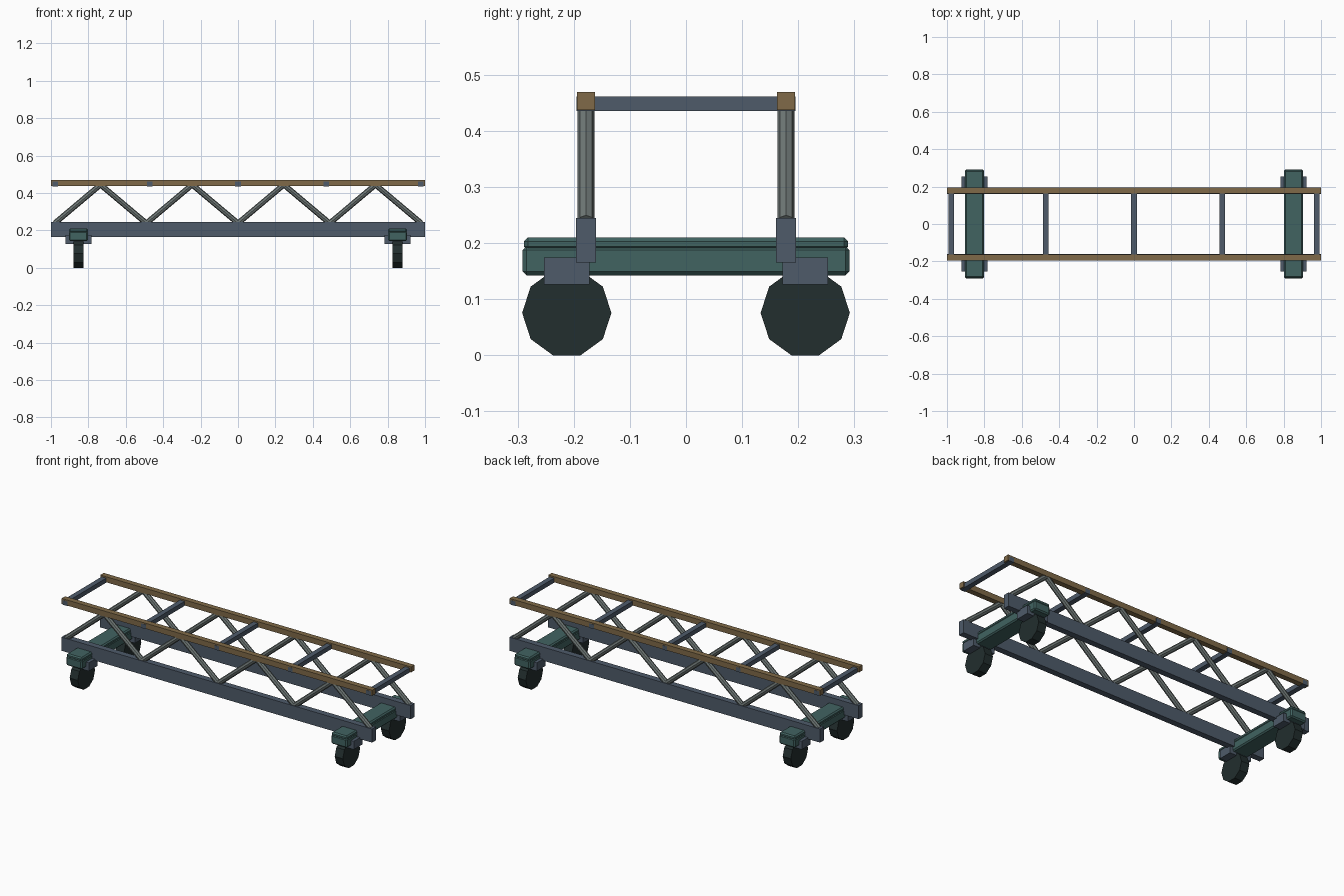
import bpy
import math
from mathutils import Vector

if "Cube" in bpy.data.objects:
    bpy.data.objects.remove(bpy.data.objects["Cube"])


def material(name, hex_code):
    def linear(i):
        c = int(hex_code[i:i + 2], 16) / 255
        return c / 12.92 if c <= 0.04045 else ((c + 0.055) / 1.055) ** 2.4
    colour = (linear(0), linear(2), linear(4), 1)
    mat = bpy.data.materials.new(name)
    mat.use_nodes = True
    mat.diffuse_color = colour
    bsdf = next(n for n in mat.node_tree.nodes if n.type == "BSDF_PRINCIPLED")
    bsdf.inputs["Base Color"].default_value = colour
    return mat


wood = material("brown wood", "806A48")
steel = material("blue grey steel", "4E5B6A")
tube_grey = material("tube grey", "6F7876")
teal = material("teal paint", "416361")
rubber = material("dark rubber", "222E2E")


def box(name, centre, size, mat, bevel=0):
    bpy.ops.mesh.primitive_cube_add(size=1, location=centre)
    ob = bpy.context.object
    ob.name = name
    ob.scale = size
    bpy.ops.object.transform_apply(location=False, rotation=False, scale=True)
    ob.data.materials.append(mat)
    if bevel:
        mod = ob.modifiers.new("chamfer", "BEVEL")
        mod.width = bevel
        mod.segments = 1
    return ob


def cylinder(name, start, end, radius, sides, mat, turn=0):
    start, end = Vector(start), Vector(end)
    axis = end - start
    bpy.ops.mesh.primitive_cylinder_add(
        vertices=sides, radius=radius, depth=axis.length,
        location=(start + end) / 2)
    ob = bpy.context.object
    ob.name = name
    ob.rotation_euler = axis.to_track_quat("Z", "Y").to_euler()
    # Turn the facets about the axis before the placement rotation
    for v in ob.data.vertices:
        x, y, z = v.co
        c, s = math.cos(turn), math.sin(turn)
        v.co = (x * c - y * s, x * s + y * c, z)
    ob.data.materials.append(mat)
    return ob


RAIL_Y = 0.178
AXLE_X = 0.853
WHEEL_Y = 0.2125
WHEEL_R = 0.0795
WHEEL_Z = WHEEL_R * math.cos(math.pi / 10)
PITCH = 0.245

# Side trusses: lower beam, wooden top rail and zigzag struts
for side, sy in (("right_side", -1), ("left_side", 1)):
    y = sy * RAIL_Y
    box("lower_beam_" + side, (0, y, 0.205), (2, 0.036, 0.079), steel)
    box("top_rail_" + side, (0, y, 0.453), (2, 0.032, 0.032), wood)
    nodes = [((i - 4) * PITCH, y, 0.444 if i % 2 else 0.238) for i in range(9)]
    for i, (a, b) in enumerate(zip(nodes, nodes[1:])):
        cylinder(f"strut_{side}_{i + 1}", a, b, 0.015, 8, tube_grey)

# Cross bars joining the top rails
for i, x in enumerate((-0.977, -0.472, 0, 0.472, 0.977)):
    box(f"cross_bar_{i + 1}", (x, 0, 0.448), (0.03, 0.39, 0.026), steel)

# End bogies: two-layer chamfered bolster, axle brackets and wheels
for end, sx in (("right_end", -1), ("left_end", 1)):
    x = sx * AXLE_X
    box("bolster_" + end, (x, 0, 0.1685), (0.102, 0.582, 0.053), teal, 0.007)
    box("bolster_cap_" + end, (x, 0, 0.1985), (0.1, 0.578, 0.023), teal, 0.007)
    for side, sy in (("front", -1), ("back", 1)):
        y = sy * WHEEL_Y
        box(f"axle_bracket_{end}_{side}", (x, y, 0.15),
            (0.139, 0.081, 0.048), steel)
        cylinder(f"wheel_{end}_{side}", (x - 0.026, y, WHEEL_Z),
                 (x + 0.026, y, WHEEL_Z), WHEEL_R, 10, rubber)

# Set every wheel on a flat facet
for ob in [o for o in bpy.data.objects if o.name.startswith("wheel_")]:
    bpy.context.view_layer.update()
    lowest = min((ob.matrix_world @ v.co).z for v in ob.data.vertices)
    if lowest < -0.001:
        for v in ob.data.vertices:
            x, y, z = v.co
            c, s = math.cos(math.pi / 10), math.sin(math.pi / 10)
            v.co = (x * c - y * s, x * s + y * c, z)
